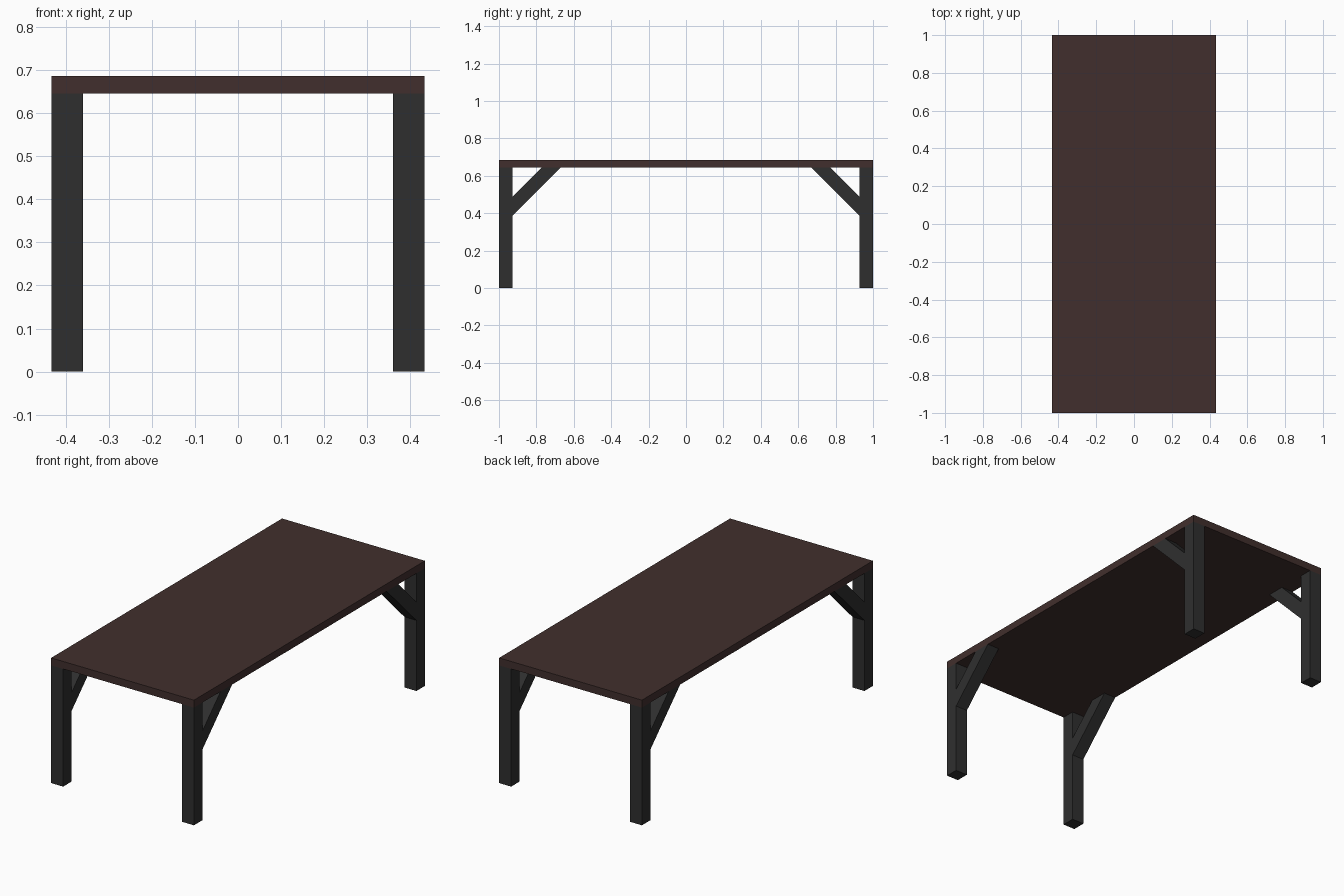
import bpy, bmesh

if "Cube" in bpy.data.objects:
    bpy.data.objects.remove(bpy.data.objects["Cube"])

HX, HY = 0.433, 1.0        # half width, half length
Z_TOP, Z_UNDER = 0.686, 0.645
LEG = 0.073                # square timber section


def material(name, color):
    m = bpy.data.materials.new(name)
    m.diffuse_color = (*color, 1)
    m.use_nodes = True
    m.node_tree.nodes["Principled BSDF"].inputs["Base Color"].default_value = m.diffuse_color
    return m


wood = material("dark_wood", (0.053, 0.028, 0.026))
metal = material("charcoal", (0.028, 0.028, 0.028))


def extrude_x(name, profile, x0, x1, mat):
    """Extrude a closed (y, z) profile from x0 to x1."""
    bm = bmesh.new()
    face = bm.faces.new([bm.verts.new((x0, y, z)) for y, z in profile])
    res = bmesh.ops.extrude_face_region(bm, geom=[face])
    moved = [v for v in res["geom"] if isinstance(v, bmesh.types.BMVert)]
    bmesh.ops.translate(bm, verts=moved, vec=(x1 - x0, 0, 0))
    bmesh.ops.recalc_face_normals(bm, faces=bm.faces)
    mesh = bpy.data.meshes.new(name)
    bm.to_mesh(mesh)
    bm.free()
    mesh.materials.append(mat)
    obj = bpy.data.objects.new(name, mesh)
    bpy.context.collection.objects.link(obj)
    return obj


def rect(y0, y1, z0, z1):
    return [(y0, z0), (y1, z0), (y1, z1), (y0, z1)]


# Table top slab
extrude_x("table_top", rect(-HY, HY, Z_UNDER, Z_TOP), -HX, HX, wood)

# Legs and 45-degree braces at each corner
inner = HY - LEG
brace = [(inner, 0.387), (inner, 0.488), (inner - 0.157, Z_UNDER), (inner - 0.258, Z_UNDER)]
for sx, side in ((-1, "left"), (1, "right")):
    xa, xb = sorted((sx * HX, sx * (HX - LEG)))
    for sy, end in ((-1, "front"), (1, "back")):
        ya, yb = sorted((sy * HY, sy * inner))
        extrude_x(f"{end}_{side}_leg", rect(ya, yb, 0, Z_UNDER), xa, xb, metal)
        extrude_x(f"{end}_{side}_brace", [(sy * y, z) for y, z in brace], xa, xb, metal)
